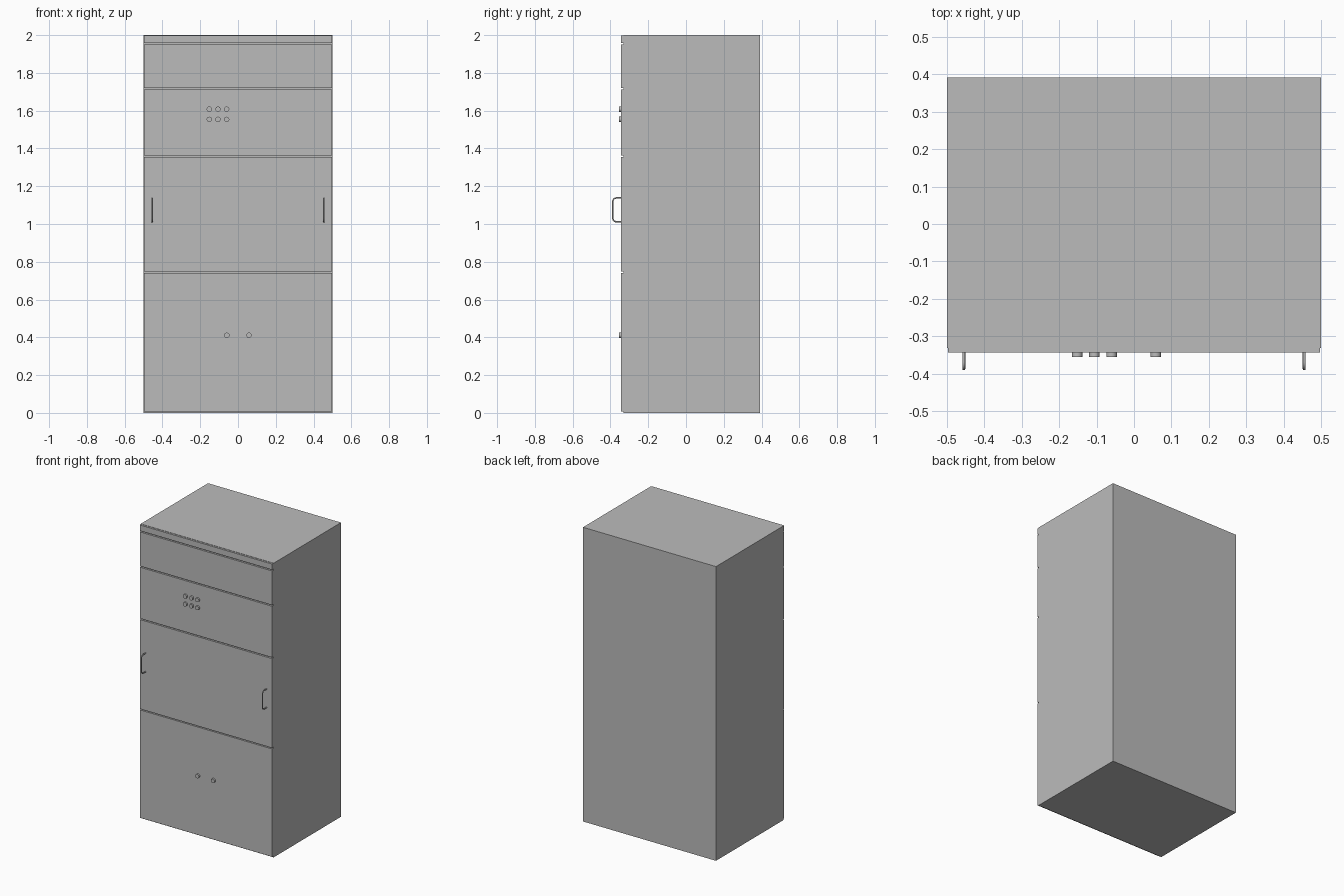
import bpy
import bmesh
import math
from mathutils import Matrix, Vector

cube = bpy.data.objects.get("Cube")
if cube:
    bpy.data.objects.remove(cube, do_unlink=True)

grey = bpy.data.materials.new("light_grey_metal")
grey.use_nodes = True
colour = (0.5, 0.5, 0.5, 1)
grey.diffuse_color = colour
grey.node_tree.nodes["Principled BSDF"].inputs["Base Color"].default_value = colour

BACK, BODY_FRONT, PANEL_FRONT = 0.392, -0.331, -0.344


def add_object(name, data):
    obj = bpy.data.objects.new(name, data)
    bpy.context.collection.objects.link(obj)
    data.materials.append(grey)
    return obj


def box(name, low, high):
    low, high = Vector(low), Vector(high)
    bm = bmesh.new()
    matrix = Matrix.Translation((low + high) / 2) @ Matrix.Diagonal((*(high - low), 1))
    bmesh.ops.create_cube(bm, size=1, matrix=matrix)
    mesh = bpy.data.meshes.new(name)
    bm.to_mesh(mesh)
    bm.free()
    return add_object(name, mesh)


def knob(name, x, z, radius=0.014, depth=0.012):
    bm = bmesh.new()
    matrix = Matrix.Translation((x, PANEL_FRONT - depth / 2 + 0.001, z)) @ Matrix.Rotation(math.pi / 2, 4, "X")
    bmesh.ops.create_cone(bm, cap_ends=True, segments=24, radius1=radius,
                          radius2=radius, depth=depth, matrix=matrix)
    mesh = bpy.data.meshes.new(name)
    bm.to_mesh(mesh)
    bm.free()
    obj = add_object(name, mesh)
    bpy.ops.object.select_all(action="DESELECT")
    obj.select_set(True)
    bpy.context.view_layer.objects.active = obj
    bpy.ops.object.shade_smooth_by_angle()


def handle(name, x, low=1.012, high=1.138, reach=-0.387, bend=0.018):
    # Round bar with two bent corners
    points = [(x, PANEL_FRONT + 0.003, low)]
    for z, start in ((low + bend, -90), (high - bend, 0)):
        for step in range(6):
            angle = math.radians(start + step * 18)
            points.append((x, reach + bend - bend * math.cos(angle), z + bend * math.sin(angle)))
    points.append((x, PANEL_FRONT + 0.003, high))
    curve = bpy.data.curves.new(name, "CURVE")
    curve.dimensions = "3D"
    curve.bevel_depth = 0.004
    curve.bevel_resolution = 2
    curve.use_fill_caps = True
    spline = curve.splines.new("POLY")
    spline.points.add(len(points) - 1)
    for point, co in zip(spline.points, points):
        point.co = (*co, 1)
    add_object(name, curve)


# Cabinet body
box("cabinet_body", (-0.5, BODY_FRONT, 0), (0.5, BACK, 2))

# Front panels, separated by narrow gaps
panels = {
    "lower_panel": (0.008, 0.741),
    "door_panel": (0.748, 1.355),
    "control_panel": (1.363, 1.711),
    "upper_panel": (1.719, 1.951),
    "top_strip": (1.959, 1.998),
}
for name, (low, high) in panels.items():
    box(name, (-0.497, PANEL_FRONT, low), (0.497, BODY_FRONT + 0.001, high))

# Control buttons in two rows, and the lower knobs
for row, z in enumerate((1.608, 1.554)):
    for column in range(3):
        knob(f"control_button_{row + 1}_{column + 1}", -0.152 + column * 0.046, z)
for side, x in (("right", -0.059), ("left", 0.058)):
    knob(f"lower_knob_{side}", x, 0.411)

# Door handles
for side, x in (("right", -0.455), ("left", 0.455)):
    handle(f"door_handle_{side}", x)
